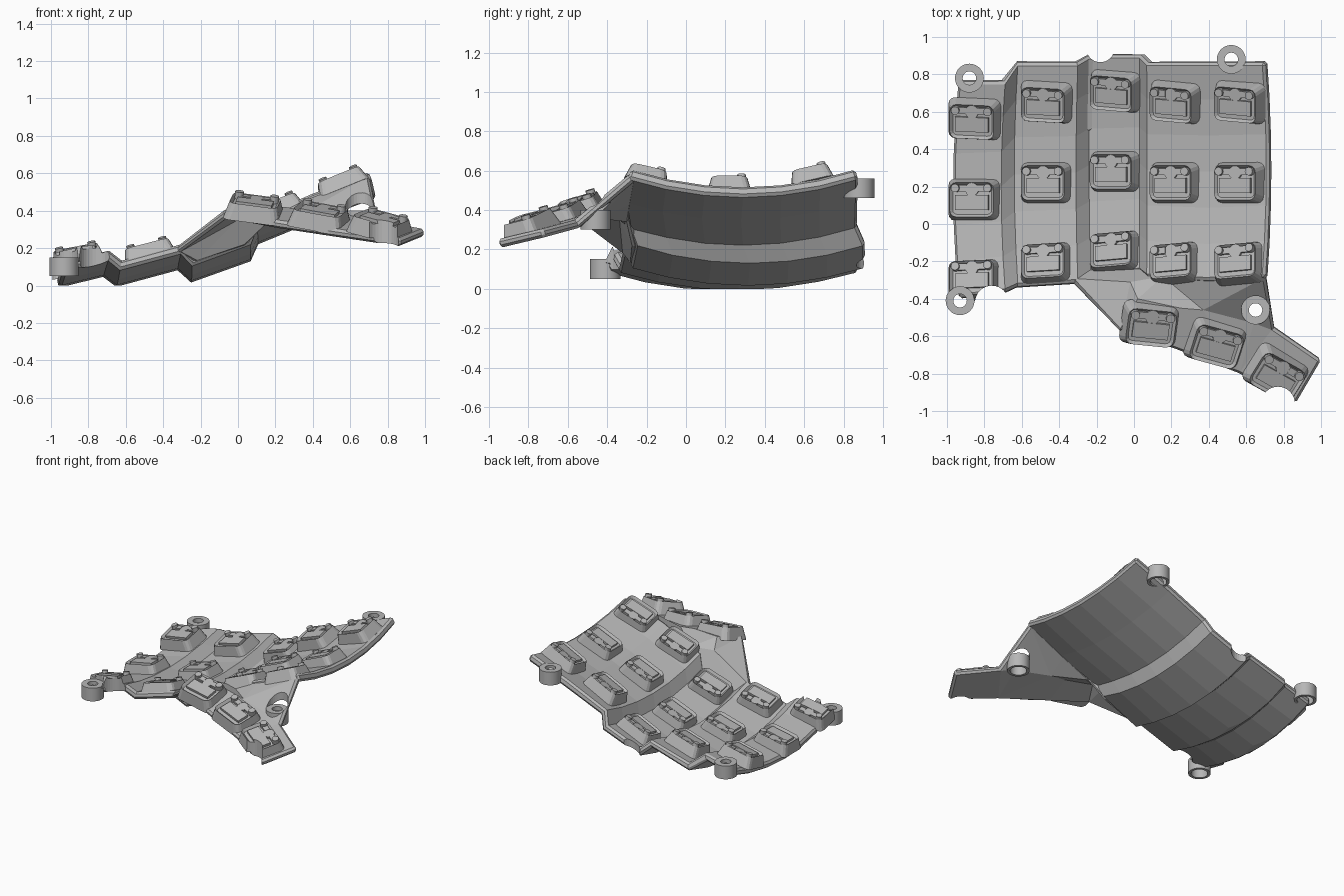
import bpy, bmesh, math
from mathutils import Matrix, Vector

cube = bpy.data.objects.get("Cube")
if cube:
    bpy.data.objects.remove(cube, do_unlink=True)

TONE = (0.47, 0.47, 0.47, 1)
grey = bpy.data.materials.new("grey plastic")
grey.use_nodes = True
grey.diffuse_color = TONE
grey.node_tree.nodes["Principled BSDF"].inputs["Base Color"].default_value = TONE


def add_object(name, bm):
    mesh = bpy.data.meshes.new(name)
    bm.to_mesh(mesh)
    bm.free()
    mesh.materials.append(grey)
    obj = bpy.data.objects.new(name, mesh)
    bpy.context.collection.objects.link(obj)
    return obj


def apply_modifiers(obj):
    bpy.ops.object.select_all(action='DESELECT')
    obj.select_set(True)
    bpy.context.view_layer.objects.active = obj
    for mod in list(obj.modifiers):
        bpy.ops.object.modifier_apply(modifier=mod.name)


def shell(name, bm, thickness):
    """Turn an upward facing sheet into a solid panel with softened rims."""
    bmesh.ops.recalc_face_normals(bm, faces=bm.faces)
    if sum(f.normal.z * f.calc_area() for f in bm.faces) < 0:
        bmesh.ops.reverse_faces(bm, faces=bm.faces)
    obj = add_object(name, bm)
    solid = obj.modifiers.new("thickness", 'SOLIDIFY')
    solid.thickness, solid.offset = thickness, -1
    rim = obj.modifiers.new("rim", 'BEVEL')
    rim.width, rim.segments = 0.014, 1
    rim.limit_method, rim.angle_limit = 'ANGLE', math.radians(65)
    apply_modifiers(obj)
    return obj


def cut(obj, cutter):
    cutter.hide_render = True
    mod = obj.modifiers.new("cut", 'BOOLEAN')
    mod.operation, mod.object, mod.solver = 'DIFFERENCE', cutter, 'EXACT'
    mod.use_self = True
    apply_modifiers(obj)
    bpy.data.objects.remove(cutter, do_unlink=True)


def scallop(obj, x, y, radius):
    """Cut a vertical round clearance out of a part."""
    bm = bmesh.new()
    bmesh.ops.create_cone(bm, cap_ends=True, segments=32, radius1=radius,
                          radius2=radius, depth=3, matrix=Matrix.Translation((x, y, 0)))
    cut(obj, add_object("round_cutter", bm))


# Curved key plate: x, height at mid column, front y, back y
profile = [(-0.97, 0.042, -0.39, 0.76), (-0.71, 0.10, -0.36, 0.76),
           (-0.64, 0.047, -0.33, 0.86), (-0.31, 0.135, -0.31, 0.86),
           (-0.24, 0.07, -0.27, 0.90), (0.03, 0.17, -0.25, 0.90),
           (0.07, 0.26, -0.28, 0.86), (0.40, 0.40, -0.30, 0.86),
           (0.72, 0.52, -0.28, 0.86)]
BOW = 0.09
STATIONS = 7
bm = bmesh.new()
rows = []
for x, z, front, back in profile:
    row = []
    for i in range(STATIONS):
        t = i / (STATIONS - 1)
        u = 2 * t - 1
        row.append(bm.verts.new((x - 0.03 * x * u * u, front + (back - front) * t,
                                 z + BOW * u * u)))
    rows.append(row)
for a, b in zip(rows, rows[1:]):
    for i in range(STATIONS - 1):
        bm.faces.new((a[i], b[i], b[i + 1], a[i + 1]))
plate = shell("key_plate", bm, 0.055)
scallop(plate, -0.76, -0.42, 0.09)
scallop(plate, -0.18, 0.94, 0.075)
# Flat underside where the plate meets the desk
bm = bmesh.new()
bmesh.ops.create_cube(bm, size=4, matrix=Matrix.Translation((0, 0, -2)))
cut(plate, add_object("floor_cutter", bm))

# Thumb panel and the bridge that joins it to the key plate
points = dict(
    a=(-0.34, -0.29, 0.20), q=(-0.24, -0.24, 0.14), p=(0.03, -0.23, 0.23),
    b=(-0.02, -0.31, 0.38), c=(0.17, -0.28, 0.38), d=(0.38, -0.29, 0.47),
    e=(0.70, -0.28, 0.59), f=(-0.08, -0.57, 0.40), g=(0.02, -0.40, 0.44),
    h=(0.25, -0.45, 0.42), i=(0.37, -0.46, 0.40), j=(0.64, -0.53, 0.37),
    k=(0.75, -0.56, 0.35), l=(1.0, -0.73, 0.305), m=(0.22, -0.67, 0.345),
    n=(0.56, -0.80, 0.295), o=(0.865, -0.96, 0.25))
bm = bmesh.new()
v = {key: bm.verts.new(co) for key, co in points.items()}
for face in ("aqb", "qpb", "pcb", "abf", "bgf", "bcg", "cgh", "cdi", "cih",
             "dei", "eji", "ekj", "fghm", "hinm", "ijn", "jkn", "klon"):
    bm.faces.new([v[key] for key in face])
thumb = shell("thumb_panel", bm, 0.045)
scallop(thumb, 0.77, -0.96, 0.09)
scallop(thumb, 0.65, -0.46, 0.076)


def key_mount(name, x, y, z, slope_x, slope_y, yaw=0, size=1):
    """Tapered rounded mount with a pocket, centre boss and two clips."""
    bm = bmesh.new()
    bmesh.ops.create_cube(bm, size=1)
    for vert in bm.verts:
        top = vert.co.z > 0
        vert.co.x *= 0.24 if top else 0.285
        vert.co.y *= 0.185 if top else 0.225
        vert.co.z = 0.068 if top else -0.015
    corners = [e for e in bm.edges if abs(e.verts[0].co.z - e.verts[1].co.z) > 0.05]
    bmesh.ops.bevel(bm, geom=corners, offset=0.035, segments=3, affect='EDGES', profile=0.5)
    lid = max(bm.faces, key=lambda f: f.calc_center_median().z)
    bmesh.ops.inset_region(bm, faces=[lid], thickness=0.014)
    for vert in lid.verts:
        vert.co.z -= 0.018
    # Centre boss and the two round clips
    for bx, by, radius, height in ((0, 0.055, 0.036, 0.066), (-0.088, 0.062, 0.022, 0.085),
                                   (0.088, 0.062, 0.022, 0.085)):
        bmesh.ops.create_cone(bm, cap_ends=True, segments=20, radius1=radius, radius2=radius,
                              depth=height - 0.03,
                              matrix=Matrix.Translation((bx, by, (height + 0.03) / 2)))
    # Socket ledges
    for bx, by, sx, sy in ((-0.055, 0.06, 0.05, 0.035), (0.055, 0.06, 0.05, 0.035),
                           (0.0, -0.015, 0.18, 0.08)):
        block = Matrix.Diagonal((sx, sy, 0.03, 1))
        bmesh.ops.create_cube(bm, size=1, matrix=Matrix.Translation((bx, by, 0.053)) @ block)
    bmesh.ops.recalc_face_normals(bm, faces=bm.faces)
    up = Vector((-slope_x, -slope_y, 1)).normalized()
    side = Vector((math.cos(yaw), math.sin(yaw), 0))
    side = (side - up * side.dot(up)).normalized()
    turn = Matrix((side, up.cross(side), up)).transposed().to_4x4()
    bm.transform(Matrix.Translation((x, y, z)) @ turn @ Matrix.Scale(size, 4))
    return add_object(name, bm)


# Finger keys, three to each column: x, mid y, mid height, sideways slope
columns = [(-0.855, 0.13, 0.073, 0.2), (-0.47, 0.22, 0.092, 0.27),
           (-0.10, 0.28, 0.12, 0.40), (0.22, 0.22, 0.325, 0.42),
           (0.565, 0.22, 0.465, 0.43)]
for c, (x, y, z, slope) in enumerate(columns):
    for r in (-1, 0, 1):
        mount = key_mount(f"key_mount_{c + 1}_{r + 2}", x, y + r * 0.43,
                          z + r * r * 0.05, slope, r * 0.23)
        if c == 0 and r == -1:
            scallop(mount, -0.76, -0.42, 0.09)
            scallop(mount, -0.93, -0.41, 0.075)

# Thumb keys fan out
for n, (x, y, z, angle) in enumerate([(0.085, -0.535, 0.385, -8), (0.435, -0.635, 0.34, -18),
                                      (0.76, -0.80, 0.295, -32)]):
    mount = key_mount(f"thumb_mount_{n + 1}", x, y, z, -0.1, 0.31, math.radians(angle), 1.08)
    if n == 2:
        scallop(mount, 0.77, -0.96, 0.09)

# Screw rings
for n, (x, y, z) in enumerate([(-0.88, 0.78, 0.085), (0.52, 0.88, 0.46),
                               (-0.93, -0.41, 0.05), (0.65, -0.46, 0.30)]):
    bm = bmesh.new()
    loops = []
    for radius, height in ((0.077, 0), (0.077, 0.1), (0.036, 0.1), (0.036, 0.07),
                           (0.057, 0.07), (0.057, 0)):
        loops.append([bm.verts.new((x + radius * math.cos(s * math.tau / 32),
                                    y + radius * math.sin(s * math.tau / 32), z + height))
                      for s in range(32)])
    for a, b in zip(loops, loops[1:] + loops[:1]):
        for s in range(32):
            t = (s + 1) % 32
            bm.faces.new((a[s], a[t], b[t], b[s]))
    bmesh.ops.recalc_face_normals(bm, faces=bm.faces)
    ring = add_object(f"screw_ring_{n + 1}", bm)
    apply_modifiers(ring)
    bpy.ops.object.shade_smooth_by_angle(angle=math.radians(30))
